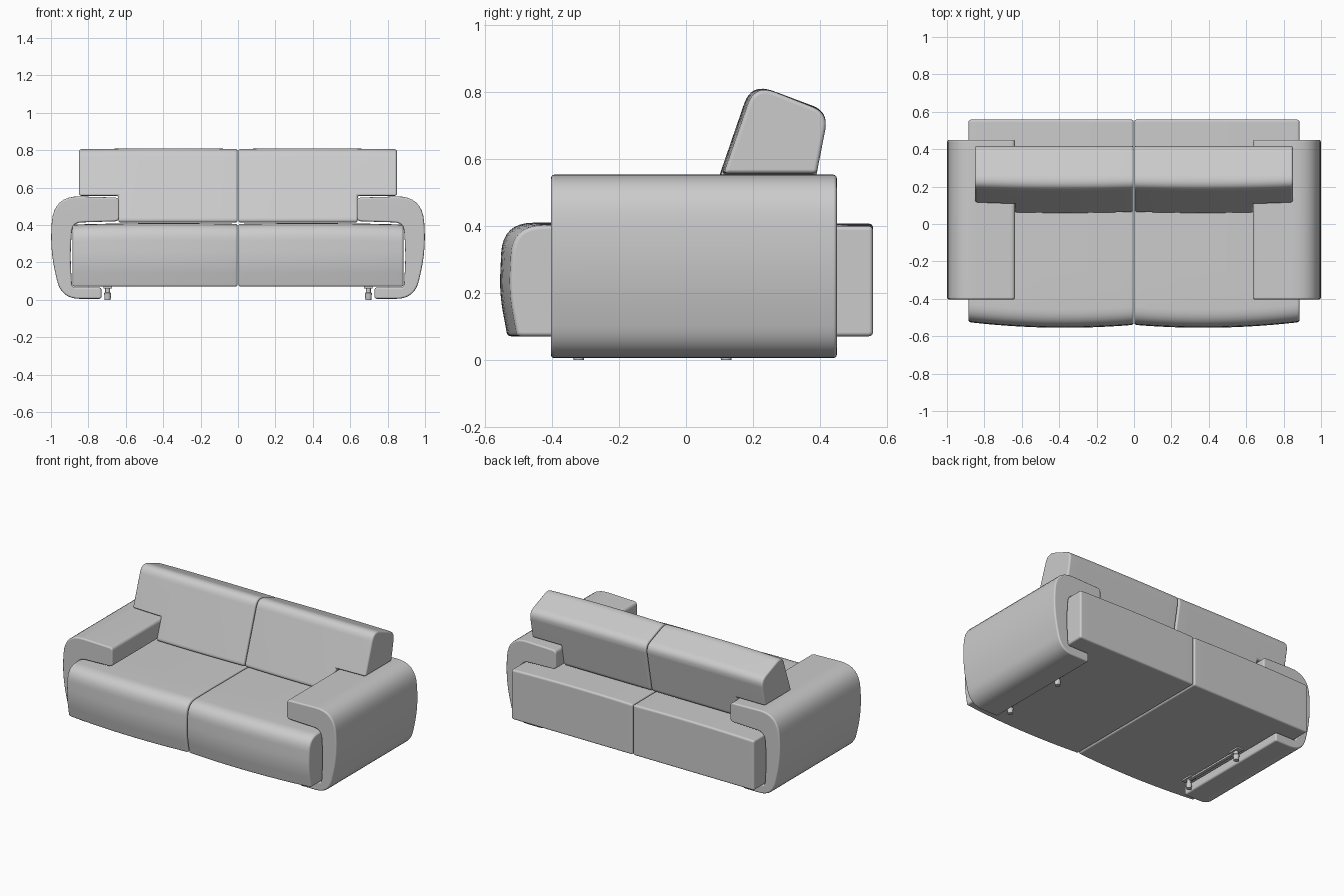
import bpy, bmesh
from mathutils import Vector

if "Cube" in bpy.data.objects:
    bpy.data.objects.remove(bpy.data.objects["Cube"])


def rounded(points, segs=8):
    """Turn (a, b, cut) corners into a smooth closed outline."""
    out, n = [], len(points)
    for i, (a, b, d) in enumerate(points):
        p = Vector((a, b))
        p0 = p + (Vector(points[i - 1][:2]) - p).normalized() * d
        p1 = p + (Vector(points[(i + 1) % n][:2]) - p).normalized() * d
        for k in range(segs + 1):
            t = k / segs
            out.append(p0 * (1 - t) ** 2 + p * 2 * t * (1 - t) + p1 * t * t)
    return out


def loft(name, outline, stations, place):
    """Sweep an outline through stations; place(u, a, b) gives the 3D point."""
    bm = bmesh.new()
    rings = [[bm.verts.new(place(u, a, b)) for a, b in outline] for u in stations]
    n = len(outline)
    for r0, r1 in zip(rings, rings[1:]):
        for i in range(n):
            j = (i + 1) % n
            bm.faces.new((r0[i], r0[j], r1[j], r1[i]))
    bm.faces.new(rings[0])
    bm.faces.new(rings[-1])
    bmesh.ops.recalc_face_normals(bm, faces=bm.faces)
    mesh = bpy.data.meshes.new(name)
    bm.to_mesh(mesh)
    bm.free()
    ob = bpy.data.objects.new(name, mesh)
    bpy.context.collection.objects.link(ob)
    return ob


def apply(ob, mod):
    bpy.context.view_layer.objects.active = ob
    bpy.ops.object.modifier_apply(modifier=mod.name)


def finish(ob, width):
    """Round the hard edges and shade smoothly."""
    bpy.ops.object.select_all(action='DESELECT')
    ob.select_set(True)
    bev = ob.modifiers.new("bevel", 'BEVEL')
    bev.width, bev.segments = width, 3
    bev.limit_method, bev.angle_limit = 'ANGLE', 0.7
    bev.use_clamp_overlap = False
    apply(ob, bev)
    bpy.ops.object.shade_smooth_by_angle(angle=0.7)
    ob.modifiers.new("normals", 'WEIGHTED_NORMAL').keep_sharp = True


def spread(a, b, n):
    return [a + (b - a) * i / n for i in range(n + 1)]


def swell(x):
    return max(0, 1 - ((abs(x) - 0.37) / 0.515) ** 2)


ARM = rounded([(.73, .005, .014), (.945, .005, .1), (1.006, .27, .13), (.985, .556, .14),
               (.635, .546, .025), (.635, .42, .025), (.885, .412, .05),
               (.897, .24, .08), (.887, .065, .02), (.73, .065, .014)])
SEAT = rounded([(-.503, .07, .012), (-.527, .2, .06), (-.517, .40, .09),
                (-.3, .402, .05), (.558, .398, .014), (.558, .07, .014)])
BACK = rounded([(.064, .412, .03), (.207, .822, .065), (.425, .735, .05), (.362, .412, .03)])


def seat_point(x, y, z):
    s = swell(x)
    front = 0.03 * s if y < -0.3 else 0
    top = 0.008 * s if z > 0.3 else 0
    return (x, y - front, z + top)


def back_point(x, y, z):
    s = swell(x)
    w = max(0, min(1, (0.36 - y) / 0.15))
    return (x, y - 0.012 * s * w, z + (0.004 * s if z > 0.7 else 0))


def box(name, lo, hi):
    corners = [(lo[0], lo[1]), (hi[0], lo[1]), (hi[0], hi[1]), (lo[0], hi[1])]
    return loft(name, corners, [lo[2], hi[2]], lambda u, a, b: (a, b, u))


def cylinder(name, x, y, profile):
    """Turned foot from (radius, z) pairs."""
    bm = bmesh.new()
    for (r0, z0), (r1, z1) in zip(profile, profile[1:]):
        geo = bmesh.ops.create_cone(bm, cap_ends=True, segments=20, radius1=r0, radius2=r1, depth=z1 - z0)
        bmesh.ops.translate(bm, verts=geo['verts'], vec=(x, y, (z0 + z1) / 2))
    mesh = bpy.data.meshes.new(name)
    bm.to_mesh(mesh)
    bm.free()
    ob = bpy.data.objects.new(name, mesh)
    bpy.context.collection.objects.link(ob)
    return ob


for s, side in ((-1, "left"), (1, "right")):
    # C-shaped armrest
    arm = loft(side + "_arm", ARM, [-.403, .45], lambda u, a, b: (s * a, u, b))
    finish(arm, .01)

    # seat half with bulging front
    seat = loft(side + "_seat", SEAT, [s * x for x in spread(.002, .885, 12)], seat_point)
    finish(seat, .012)

    # back cushion, notched to sit over the arm
    back = loft(side + "_back_cushion", BACK, [s * x for x in spread(.002, .85, 10)], back_point)
    xs = sorted((s * .64, s * 1.1))
    cutter = box("notch_cutter", (xs[0], -.2, .2), (xs[1], .7, .556))
    cutter.hide_render = True
    cut = back.modifiers.new("notch", 'BOOLEAN')
    cut.operation, cut.solver, cut.object = 'DIFFERENCE', 'EXACT', cutter
    apply(back, cut)
    bpy.data.objects.remove(cutter)
    finish(back, .012)

    # feet joined by a thin rail under the seat
    for y, place in ((-.32, "front"), (.12, "rear")):
        cylinder(f"{side}_{place}_foot", s * .697, y, [(.016, 0), (.019, .035), (.013, .04), (.013, .072)])
        box(f"{side}_{place}_foot_plate", (s * .697 - .022, y - .04, .06), (s * .697 + .022, y + .04, .072))
    box(side + "_foot_rail", (s * .697 - .01, -.32, .052), (s * .697 + .01, .12, .064))
